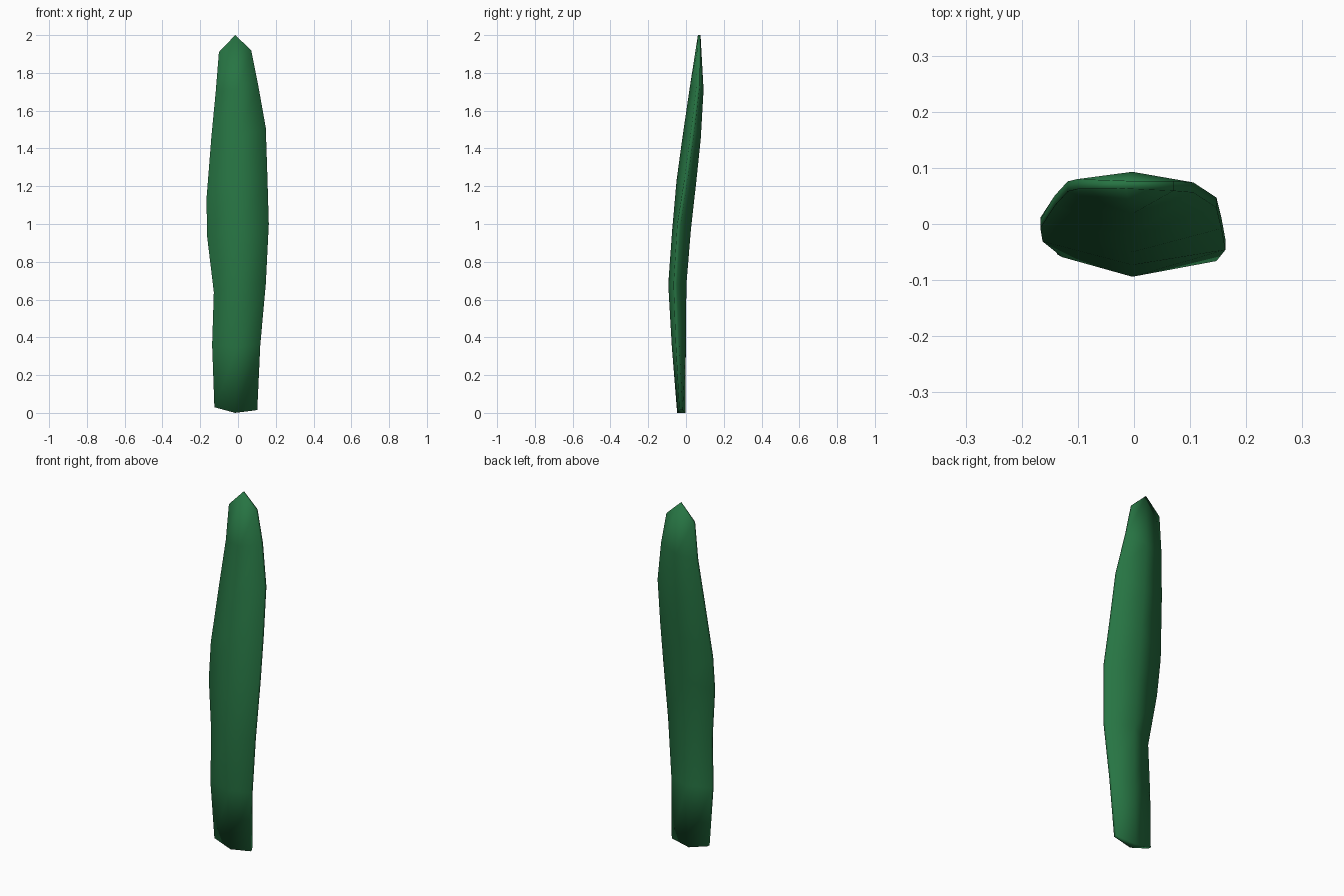
import bpy, bmesh

# single green material
green = bpy.data.materials.new("leaf green")
green.diffuse_color = (0.02, 0.175, 0.056, 1)

# stations: centre z, left edge (x, y, z), right edge (x, y, z), front ridge y, back ridge y
stations = [
    (0.00, (-0.125, -0.026, 0.03), (0.102, -0.026, 0.015), -0.047, -0.003),
    (0.35, (-0.137, -0.045, 0.36), (0.118, -0.045, 0.36), -0.075, -0.001),
    (0.68, (-0.128, -0.05, 0.64), (0.147, -0.057, 0.68), -0.094, 0.002),
    (0.97, (-0.163, -0.022, 0.93), (0.163, -0.037, 1.00), -0.073, 0.026),
    (1.23, (-0.167, 0.002, 1.13), (0.156, 0.001, 1.24), -0.050, 0.055),
    (1.45, (-0.141, 0.042, 1.46), (0.147, 0.038, 1.51), -0.020, 0.078),
    (1.71, (-0.118, 0.067, 1.70), (0.106, 0.065, 1.74), 0.018, 0.093),
    (2.00, (-0.101, 0.071, 1.91), (0.070, 0.068, 1.92), 0.063, 0.077),
]

# blade: six-sided rings with ridges front and back and narrow side rims
bm = bmesh.new()
rings = []
for i, (z, (lx, ly, lz), (rx, ry, rz), yf, yb) in enumerate(stations):
    cx = -0.015 if i in (0, len(stations) - 1) else -0.003
    t = 0.009
    pts = [(cx, yf, z), (rx, ry - t, rz), (rx, ry + t, rz),
           (cx, yb, z), (lx, ly + t, lz), (lx, ly - t, lz)]
    rings.append([bm.verts.new(p) for p in pts])
for a, b in zip(rings, rings[1:]):
    for k in range(6):
        n = (k + 1) % 6
        bm.faces.new((a[k], a[n], b[n], b[k]))
# folded end caps
for r in (rings[0], rings[-1]):
    bm.faces.new((r[0], r[1], r[2], r[3]))
    bm.faces.new((r[3], r[4], r[5], r[0]))
bmesh.ops.recalc_face_normals(bm, faces=bm.faces)
for f in bm.faces:
    f.smooth = True

mesh = bpy.data.meshes.new("leaf_blade")
bm.to_mesh(mesh)
bm.free()
mesh.materials.append(green)
leaf = bpy.data.objects.new("leaf_blade", mesh)
bpy.context.collection.objects.link(leaf)
